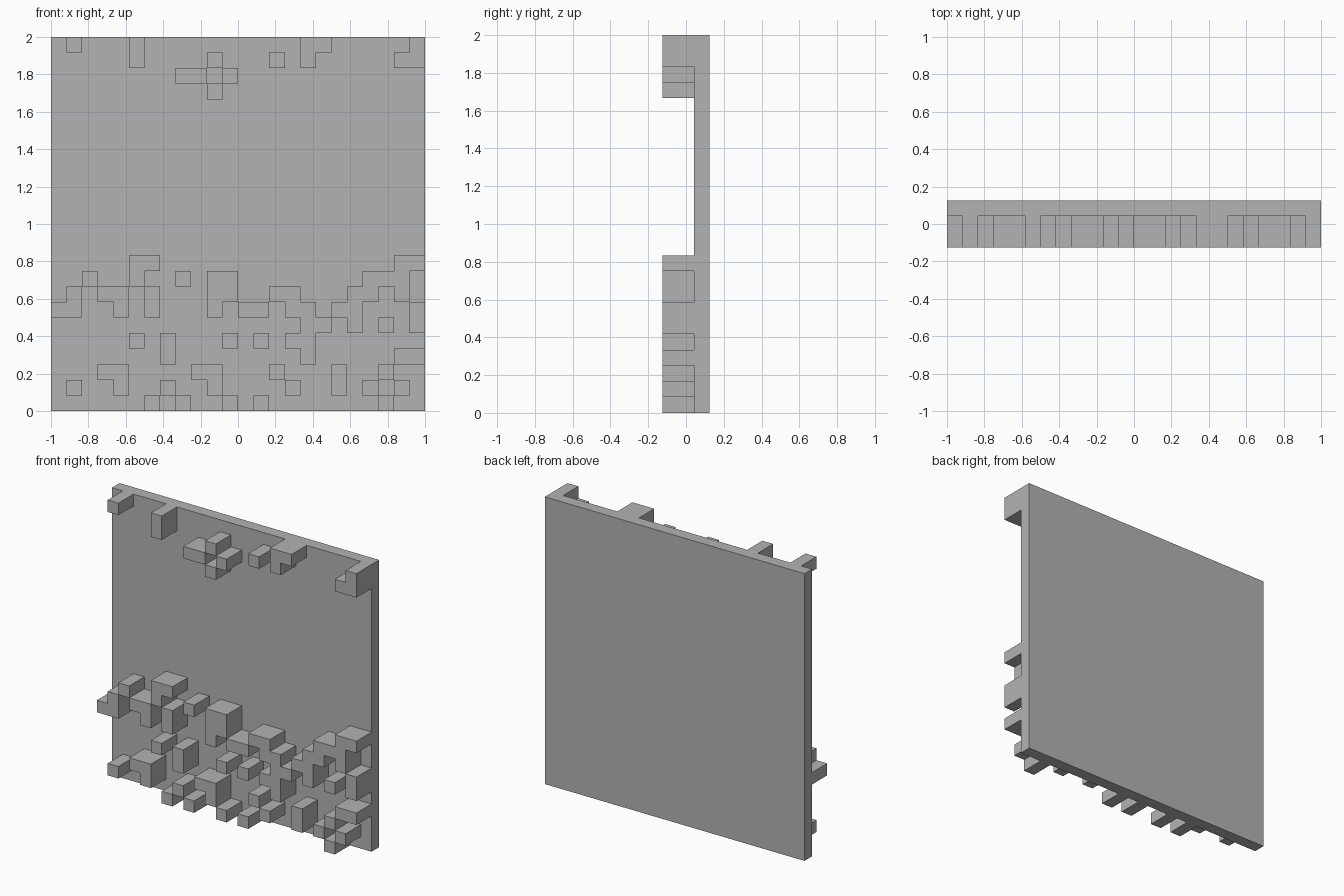
import bpy, bmesh
from mathutils import Vector

if "Cube" in bpy.data.objects:
    bpy.data.objects.remove(bpy.data.objects["Cube"])

N = 24                      # cells per side
C = 2.0 / N                 # cell size
BACK, FACE, FRONT = 0.125, 0.125 - C, -0.125

grey = bpy.data.materials.new("grey")
grey.diffuse_color = (0.45, 0.45, 0.45, 1)
grey.use_nodes = True
grey.node_tree.nodes["Principled BSDF"].inputs["Base Color"].default_value = grey.diffuse_color

# Raised cells: row (counted from the bottom) -> columns (from the left)
RAISED = {
    23: (1, 5, 16, 17, 23),
    22: (5, 10, 14, 16, 22, 23),
    21: (8, 9, 11),
    20: (10,),
    9: (5, 6, 22, 23),
    8: (2, 5, 8, 10, 11, 20, 21, 22),
    7: (1, 3, 4, 6, 10, 11, 14, 15, 19, 20, 22),
    6: (0, 1, 4, 6, 10, 12, 13, 15, 16, 18, 19, 23),
    5: (16, 17, 19, 21, 23),
    4: (5, 7, 11, 13, 15, 16),
    3: (7, 16, 22, 23),
    2: (3, 4, 9, 10, 14, 18, 21),
    1: (1, 4, 7, 10, 15, 18, 20, 22),
    0: (6, 8, 11, 13, 21),
}
cells = {(c, r) for r, cols in RAISED.items() for c in cols}


def finish(name, bm):
    mesh = bpy.data.meshes.new(name)
    bm.to_mesh(mesh)
    bm.free()
    mesh.materials.append(grey)
    bpy.context.collection.objects.link(bpy.data.objects.new(name, mesh))


def quad(bm, points, normal):
    """Add a quad, wound to face along the given normal."""
    p = [Vector(q) for q in points]
    if (p[1] - p[0]).cross(p[2] - p[0]).dot(Vector(normal)) < 0:
        p.reverse()
    bm.faces.new([bm.verts.new(q) for q in p])


# Flat backing panel
bm = bmesh.new()
bmesh.ops.create_cube(bm, size=1)
bmesh.ops.scale(bm, vec=(2, BACK - FACE, 2), verts=bm.verts)
bmesh.ops.translate(bm, vec=(0, (BACK + FACE) / 2, 1), verts=bm.verts)
finish("backing_panel", bm)

# Raised blocks: a front per cell, and walls only where the neighbour is low
bm = bmesh.new()
for c, r in sorted(cells):
    x0, x1, z0, z1 = c * C - 1, (c + 1) * C - 1, r * C, (r + 1) * C
    quad(bm, [(x0, FRONT, z0), (x1, FRONT, z0), (x1, FRONT, z1), (x0, FRONT, z1)], (0, -1, 0))
    for dx, x in ((-1, x0), (1, x1)):
        if (c + dx, r) not in cells:
            quad(bm, [(x, FRONT, z0), (x, FACE, z0), (x, FACE, z1), (x, FRONT, z1)], (dx, 0, 0))
    for dz, z in ((-1, z0), (1, z1)):
        if (c, r + dz) not in cells:
            quad(bm, [(x0, FRONT, z), (x1, FRONT, z), (x1, FACE, z), (x0, FACE, z)], (0, 0, dz))
finish("raised_blocks", bm)
